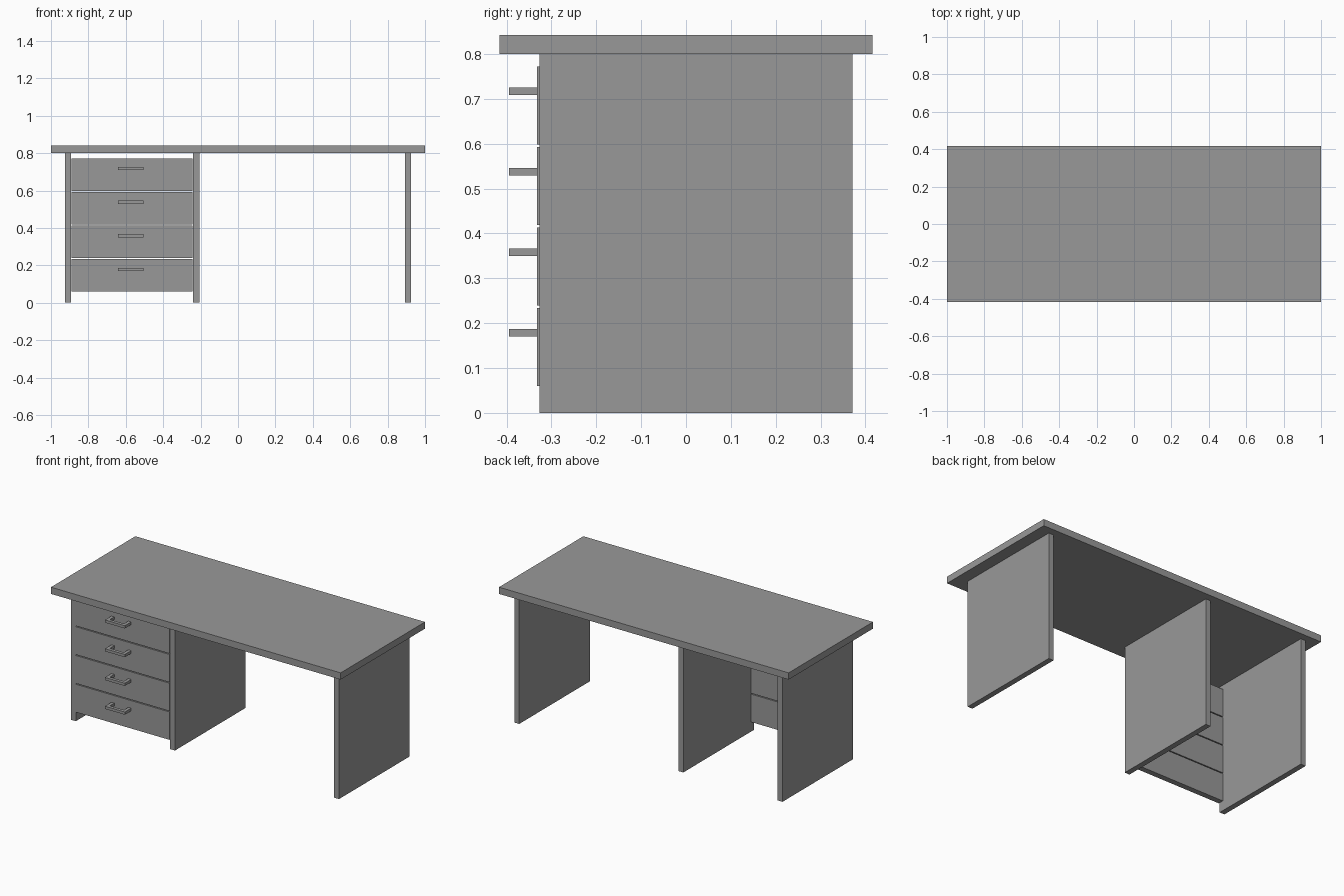
import bpy, bmesh

if "Cube" in bpy.data.objects:
    bpy.data.objects.remove(bpy.data.objects["Cube"])

# Dark grey finish shared by every part
grey = bpy.data.materials.new("dark_grey")
grey.diffuse_color = (0.318, 0.318, 0.318, 1)
grey.use_nodes = True
grey.node_tree.nodes["Principled BSDF"].inputs["Base Color"].default_value = grey.diffuse_color


def prism(name, outline, z0, z1):
    """Extrude a flat xy outline from z0 to z1."""
    bm = bmesh.new()
    face = bm.faces.new([bm.verts.new((x, y, z0)) for x, y in outline])
    ext = bmesh.ops.extrude_face_region(bm, geom=[face])
    verts = [v for v in ext["geom"] if isinstance(v, bmesh.types.BMVert)]
    bmesh.ops.translate(bm, verts=verts, vec=(0, 0, z1 - z0))
    bmesh.ops.recalc_face_normals(bm, faces=bm.faces)
    mesh = bpy.data.meshes.new(name)
    bm.to_mesh(mesh)
    bm.free()
    mesh.materials.append(grey)
    obj = bpy.data.objects.new(name, mesh)
    bpy.context.collection.objects.link(obj)
    return obj


def box(name, x0, x1, y0, y1, z0, z1):
    return prism(name, [(x0, y0), (x1, y0), (x1, y1), (x0, y1)], z0, z1)


# Desk top
TOP_Z = 0.80
box("desk_top", -1, 1, -0.416, 0.416, TOP_Z, 0.842)

# Upright panels: two outer legs and the drawer divider
for name, x in (("left_panel", -0.926), ("divider_panel", -0.241), ("right_panel", 0.892)):
    box(name, x, x + 0.034, -0.326, 0.371, 0, TOP_Z)

# Drawer fronts with U-shaped pulls
FRONT, BACK, PITCH = -0.332, -0.297, 0.1795
HX0, HX1, HY, T = -0.642, -0.505, -0.395, 0.02
pull = [(HX0, FRONT), (HX0, HY), (HX1, HY), (HX1, FRONT),
        (HX1 - T, FRONT), (HX1 - T, HY + T), (HX0 + T, HY + T), (HX0 + T, FRONT)]
for i in range(4):
    z = 0.06 + i * PITCH
    box(f"drawer_front_{i + 1}", -0.890, -0.242, FRONT, BACK, z, z + 0.174)
    prism(f"drawer_handle_{i + 1}", pull, z + 0.110, z + 0.127)
